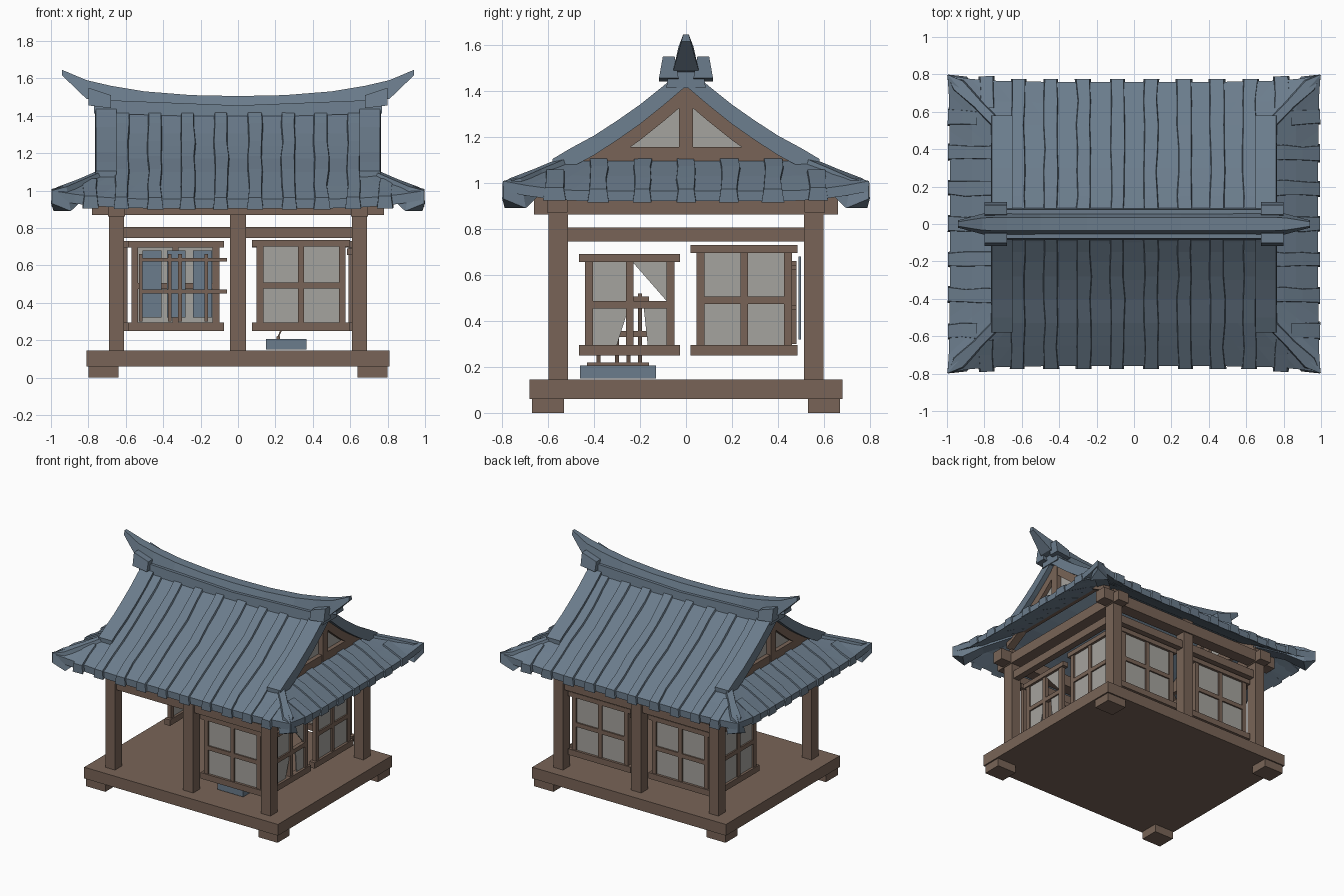
import bpy, bmesh, math, random
from mathutils import Vector

if "Cube" in bpy.data.objects:
    bpy.data.objects.remove(bpy.data.objects["Cube"])
random.seed(4)

def material(name, c):
    m = bpy.data.materials.new(name)
    m.diffuse_color = (*c, 1)
    m.use_nodes = True
    m.node_tree.nodes["Principled BSDF"].inputs["Base Color"].default_value = m.diffuse_color
    return m

WOOD = material("brown wood", (0.19, 0.127, 0.095))
SLATE = material("slate blue tile", (0.147, 0.202, 0.262))
PAPER = material("grey paper", (0.376, 0.366, 0.342))

def make(name, verts, faces, mat):
    bm = bmesh.new()
    vs = [bm.verts.new(v) for v in verts]
    for f in faces:
        bm.faces.new([vs[i] for i in f])
    bmesh.ops.recalc_face_normals(bm, faces=bm.faces)
    me = bpy.data.meshes.new(name)
    bm.to_mesh(me)
    bm.free()
    me.materials.append(mat)
    ob = bpy.data.objects.new(name, me)
    bpy.context.collection.objects.link(ob)
    return ob

def loft(name, stations, mat, top=0.8):
    """Stations (x, y, z_bottom, z_top, width) joined by four-sided sections."""
    d = Vector(stations[-1][:2]) - Vector(stations[0][:2])
    n = Vector((-d.y, d.x)).normalized()
    vs, fs = [], []
    for x, y, zb, zt, w in stations:
        for s, z, k in ((-1, zb, 1), (1, zb, 1), (1, zt, top), (-1, zt, top)):
            vs.append((x + n.x * s * k * w / 2, y + n.y * s * k * w / 2, z))
    for i in range(len(stations) - 1):
        a = i * 4
        fs += [(a + j, a + (j + 1) % 4, a + 4 + (j + 1) % 4, a + 4 + j) for j in range(4)]
    e = len(vs) - 4
    return make(name, vs, fs + [(0, 1, 2, 3), (e, e + 1, e + 2, e + 3)], mat)

def box(name, x0, x1, y0, y1, z0, z1, mat=WOOD):
    ym = (y0 + y1) / 2
    return loft(name, [(x0, ym, z0, z1, y1 - y0), (x1, ym, z0, z1, y1 - y0)], mat, 1)

def slab(name, rows, t, mat):
    """Closed sheet: a grid of top points, thickened downward."""
    R, C = len(rows), len(rows[0])
    top = [p for r in rows for p in r]
    vs = top + [(x, y, z - t) for x, y, z in top]
    N, fs = R * C, []
    for i in range(R - 1):
        for j in range(C - 1):
            q = (i * C + j, i * C + j + 1, (i + 1) * C + j + 1, (i + 1) * C + j)
            fs += [q, tuple(k + N for k in q)]
    rim = list(range(C)) + [i * C + C - 1 for i in range(1, R)]
    rim += [(R - 1) * C + j for j in range(C - 2, -1, -1)] + [i * C for i in range(R - 2, 0, -1)]
    for a, b in zip(rim, rim[1:] + rim[:1]):
        fs.append((a, b, b + N, a + N))
    return make(name, vs, fs, mat)

def plate(name, poly, axis, pos, t, mat):
    """Thin polygon; poly holds (u, z), axis is the facing axis."""
    vs = [((u, pos + s, z) if axis == 'y' else (pos + s, u, z)) for s in (-t / 2, t / 2) for u, z in poly]
    n = len(poly)
    fs = [tuple(range(n)), tuple(range(n, 2 * n))]
    fs += [(i, (i + 1) % n, n + (i + 1) % n, n + i) for i in range(n)]
    return make(name, vs, fs, mat)

def interp(table, v):
    for (a, za), (b, zb) in zip(table, table[1:]):
        if v <= b:
            break
    return za + (zb - za) * (v - a) / (b - a)

# base, feet, posts
box("floor", -.81, .81, -.68, .68, .06, .145)
for sx in (-1, 1):
    for sy in (-1, 1):
        box("foot", sx * .72 - .08, sx * .72 + .08, sy * .6 - .07, sy * .6 + .07, 0, .06)
        box("corner_post", sx * .65 - .04, sx * .65 + .04, sy * .555 - .043, sy * .555 + .043, .145, .98)
for s in (-1, 1):
    box("middle_post", -.042, .042, s * .555 - .04, s * .555 + .04, .145, .98)
    # beams
    box("long_tie_beam", -.62, .62, s * .555 - .025, s * .555 + .025, .745, .805)
    box("side_tie_beam", s * .65 - .025, s * .65 + .025, -.52, .52, .745, .805)
    box("long_eave_beam", -.78, .78, s * .56 - .045, s * .56 + .045, .87, .955)
    box("side_eave_beam", s * .65 - .045, s * .65 + .045, -.66, .66, .862, .94)

# window panels
def window(name, axis, pos, u0, u1, z0, z1, broken=False):
    def bar(a, b, c, d, t=.03):
        plate(name + "_frame", [(a, c), (b, c), (b, d), (a, d)], axis, pos, t, WOOD)
    um, zm = (u0 + u1) / 2, (z0 + z1) / 2
    bar(u0, u0 + .035, z0, z1)
    bar(u1 - .035, u1, z0, z1)
    bar(u0 - .025, u1 + .025, z0, z0 + .045, .045)
    bar(u0 - .025, u1 + .025, z1 - .035, z1, .045)
    bar(um - .016, um + .016, z0, z1)
    bar(u0, u1, zm - .016, zm + .016)
    for i, (a, b) in enumerate(((u0 + .02, um), (um, u1 - .02))):
        for j, (c, d) in enumerate(((z0 + .03, zm), (zm, z1 - .02))):
            poly = [(a, c), (b, c), (b, d), (a, d)]
            if broken and i:
                poly = [(a, d), (b, c), (b, d)] if j else [(a + .08, c), (b, c), (b, d), (a + .06, d)]
            elif broken and not j:
                poly = [(a, c), (b - .06, c), (b, d), (a, d)]
            plate(name + "_paper", poly, axis, pos, .008, PAPER)

window("front_window", 'y', -.535, .1, .575, .25, .735)
for s in (-1, 1):
    window("back_window", 'y', .535, s * .335 - .235, s * .335 + .235, .25, .73)
    window("side_window", 'x', s * .605, .045, .46, .25, .73)
window("broken_side_window", 'x', .605, -.44, -.05, .25, .69, True)

# roof surfaces
PROFILE = [(0, 1.47), (.1, 1.385), (.2, 1.305), (.3, 1.235), (.4, 1.17), (.53, 1.10),
           (.65, 1.025), (.76, .955), (.82, .925)]
SIDE = [(.68, 1.11), (.74, 1.09), (.865, 1.03), (.985, .965), (1.05, .935)]

def flare(v, lo):
    return .045 * (max(0, abs(v) - lo) / (1 - lo)) ** 2

def main_z(x, y):
    return interp(PROFILE, y) + flare(x, .5) * min(1, max(0, (y - .53) / .23))

def side_z(x, y):
    return interp(SIDE, x) + flare(y * 1.25, .5) * min(1, max(0, (x - .74) / .25))

cols = [i / 8 for i in range(-8, 9)]
for s in (-1, 1):
    rows = []
    for y, _ in PROFILE[:-1]:
        w = .74 + max(0, y - .53) * 1.12
        push = .035 * max(0, y - .53) / .23
        rows.append([(u * w, s * (y + push * u ** 6), main_z(u * w, y)) for u in cols])
    slab("main_roof", rows, .05, SLATE)
    rows = []
    for x, _ in SIDE[:-1]:
        w = .53 + (x - .74) * 1.08
        push = .012 * max(0, x - .74) / .245
        rows.append([(s * (x + push * u ** 6), u * w, side_z(x, u * w)) for u in cols])
    slab("side_roof", rows, .045, SLATE)
    # tile ribs
    for x in (.09, .27, .445, .62, .79):
        for sx in (-1, 1):
            ys = (.62, .7, .79) if x > .7 else (.04, .15, .28, .4, .53, .66, .775)
            loft("main_rib", [(sx * x + random.uniform(-.005, .005), s * y, main_z(x, y) - (.05 if y > .75 else .02),
                               main_z(x, y) + .015, .085 + random.uniform(-.008, .008)) for y in ys], SLATE)
    for y in (-.57, -.38, -.19, 0, .19, .38, .57):
        xs = (.84, .92, .995) if abs(y) > .5 else (.70, .8, .9, .995)
        loft("side_rib", [(s * x, y + random.uniform(-.005, .005), side_z(x, y) - .045, side_z(x, y) + .012,
                           .09 + random.uniform(-.01, .01)) for x in xs], SLATE)

# barges, hips and gable ends
for sx in (-1, 1):
    for sy in (-1, 1):
        loft("barge", [(sx * .705, sy * y, interp(PROFILE, y) - .05, interp(PROFILE, y) + .035, .12)
                       for y in (.0, .1, .2, .3, .4, .5, .58)], SLATE, .92)
        loft("hip", [(sx * x, sy * y, a, b, w) for x, y, a, b, w in (
            (.69, .49, 1.04, 1.125, .09), (.84, .645, .97, 1.06, .09),
            (.94, .742, .89, 1.02, .13), (.996, .796, .93, 1.0, .008))], SLATE, .5)
        loft("gable_rafter", [(sx * .695, sy * y, interp(PROFILE, y) - .12, interp(PROFILE, y) - .03, .06)
                              for y in (0, .1, .2, .3, .4, .53)], WOOD, 1)
        # round-tile blocks beside the ridge ends
        loft("ridge_end_tile", [(sx * x, sy * .075, a, b, .085) for x, a, b in
                                ((.68, 1.44, 1.51), (.80, 1.455, 1.55))], SLATE, .6)
    plate("gable_paper", [(-.42, 1.1), (.42, 1.1), (.2, 1.25), (0, 1.41), (-.2, 1.25)], 'x', sx * .69, .008, PAPER)
    box("gable_beam", sx * .695 - .03, sx * .695 + .03, -.46, .46, 1.06, 1.155)
    box("king_post", sx * .695 - .035, sx * .695 + .035, -.03, .03, 1.1, 1.42)

# ridge with upswept ends
half = [(.0, 1.44, 1.505, .12), (.25, 1.445, 1.51, .12), (.5, 1.455, 1.53, .12), (.68, 1.465, 1.56, .12),
        (.81, 1.49, 1.59, .11), (.94, 1.615, 1.645, .04)]
full = [(-x, a, b, w) for x, a, b, w in half[:0:-1]] + half
loft("ridge_cap", [(x, 0, a, b, w) for x, a, b, w in full], SLATE, .6)
loft("ridge_base", [(x, 0, 1.39 + .03 * abs(x), 1.455 + .04 * abs(x), .17) for x in (-.77, -.4, 0, .4, .77)], SLATE, .9)

# interior: mat with leaning lattice, and a rack with cloth inside the back window
box("floor_mat", .15, .365, -.46, -.13, .15, .205, SLATE)
for y in (-.38, -.3, -.25, -.2):
    loft("lattice_slat", [(.21, y, .195, .215, .018), (.34, y, .5, .52, .018)], WOOD, 1)
for x, z in ((.215, .205), (.27, .34), (.335, .49)):
    box("lattice_rail", x - .01, x + .01, -.43, -.16, z - .01, z + .015)
for x in (-.46, -.33, -.19):
    box("hanging_cloth", x - .05, x + .05, .49, .5, .32, .68, SLATE)
for x in (-.52, -.365, -.31, -.17):
    box("rack_upright", x - .01, x + .01, .46, .48, .3, .66)
for z in (.46, .63):
    box("rack_rail", -.53, -.06, .455, .48, z - .01, z + .01)
